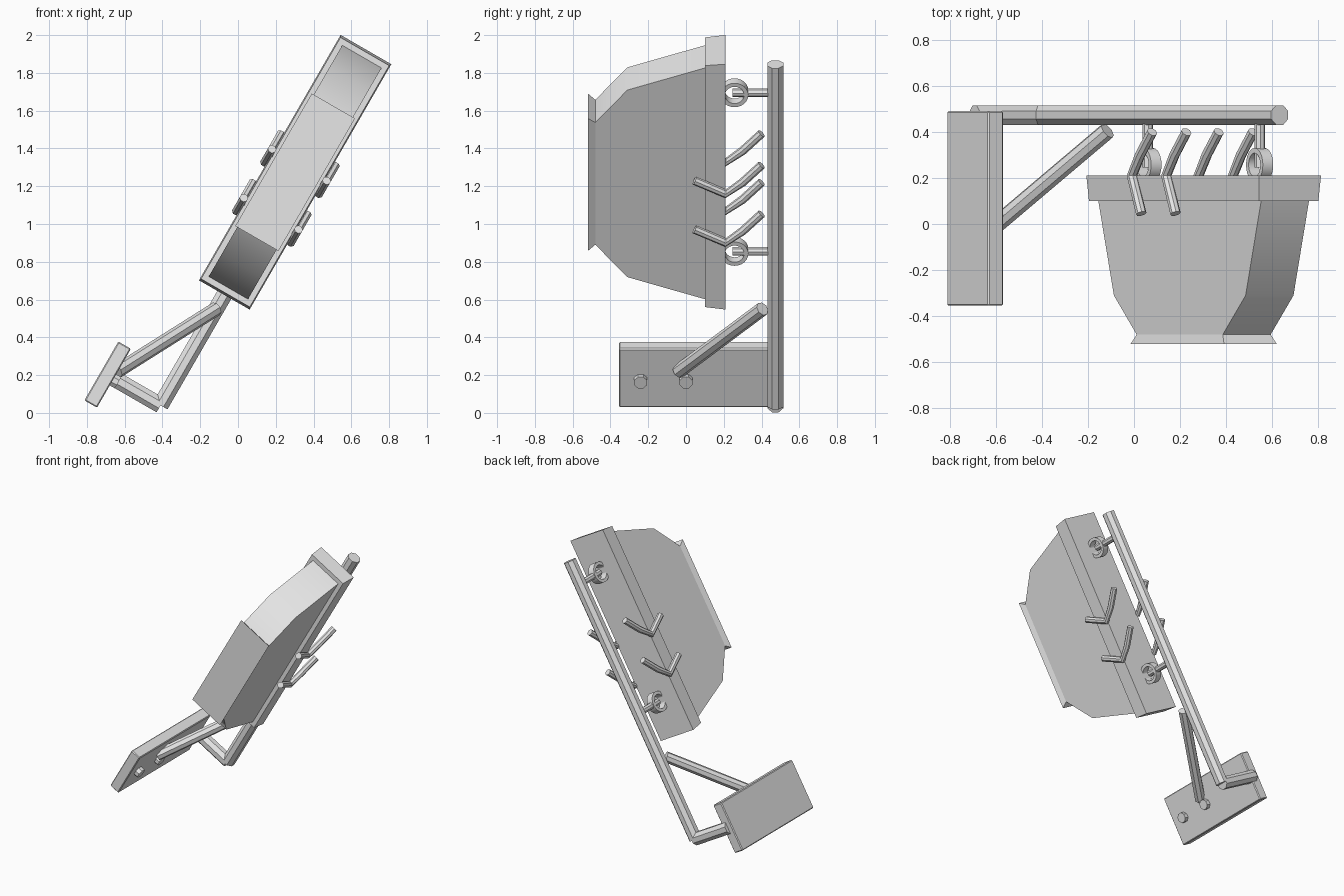
import bpy, bmesh, math
from mathutils import Matrix, Vector

cube = bpy.data.objects.get("Cube")
if cube:
    bpy.data.objects.remove(cube, do_unlink=True)

grey = bpy.data.materials.new("plain grey")
grey.use_nodes = True
grey.diffuse_color = (0.8, 0.8, 0.8, 1)
grey.node_tree.nodes["Principled BSDF"].inputs["Base Color"].default_value = (0.8, 0.8, 0.8, 1)

# Everything is built upright around the lantern centre, then leaned sideways
LEAN = Matrix.Translation((0.3025, 0, 1.274)) @ Matrix.Rotation(math.radians(30), 4, "Y")
POLE_Y, POLE_R, FOOT = 0.473, 0.0425, -1.425


def finish(name, bm, angle=40):
    bmesh.ops.recalc_face_normals(bm, faces=bm.faces)
    bm.transform(LEAN)
    mesh = bpy.data.meshes.new(name)
    bm.to_mesh(mesh)
    bm.free()
    mesh.materials.append(grey)
    ob = bpy.data.objects.new(name, mesh)
    bpy.context.collection.objects.link(ob)
    bpy.ops.object.select_all(action="DESELECT")
    ob.select_set(True)
    bpy.context.view_layer.objects.active = ob
    bpy.ops.object.shade_smooth_by_angle(angle=math.radians(angle))
    return ob


def loft(name, sections):
    """Rectangles (y, half width, half height) joined front to back."""
    bm = bmesh.new()
    rings = [[bm.verts.new((a * w, y, b * h)) for a, b in ((-1, -1), (1, -1), (1, 1), (-1, 1))]
             for y, w, h in sections]
    for r, q in zip(rings, rings[1:]):
        for i in range(4):
            j = (i + 1) % 4
            bm.faces.new((r[i], r[j], q[j], q[i]))
    bm.faces.new(rings[0])
    bm.faces.new(rings[-1])
    return finish(name, bm)


def tube(name, points, radius, sides=8):
    """Straight-sided tube through points, mitred at the bends."""
    pts = [Vector(p) for p in points]
    bm = bmesh.new()
    rings = []
    ref = Vector((1, 0, 0))
    if abs((pts[-1] - pts[0]).normalized().x) > 0.8:
        ref = Vector((0, 1, 0))
    for i, p in enumerate(pts):
        d = (pts[min(i + 1, len(pts) - 1)] - pts[max(i - 1, 0)]).normalized()
        a = (ref - d * ref.dot(d)).normalized()
        b = d.cross(a)
        ring = []
        for k in range(sides):
            t = math.tau * (k + 0.5) / sides
            ring.append(bm.verts.new(p + (a * math.cos(t) + b * math.sin(t)) * radius))
        rings.append(ring)
    for r, q in zip(rings, rings[1:]):
        for k in range(sides):
            n = (k + 1) % sides
            bm.faces.new((r[k], r[n], q[n], q[k]))
    bm.faces.new(rings[0])
    bm.faces.new(rings[-1])
    return finish(name, bm)


def strap_ring(name, y, z, outer, inner, half):
    """Flat band ring whose axis runs sideways."""
    bm = bmesh.new()
    n = 24
    rows = []
    for k in range(n):
        t = math.tau * k / n
        rows.append([bm.verts.new((x, y + r * math.cos(t), z + r * math.sin(t)))
                     for x, r in ((-half, outer), (half, outer), (half, inner), (-half, inner))])
    for k in range(n):
        a, b = rows[k], rows[(k + 1) % n]
        for i in range(4):
            j = (i + 1) % 4
            bm.faces.new((a[i], a[j], b[j], b[i]))
    return finish(name, bm)


# Tapered hanging body with its rear rim and flared front lip
loft("body", [(-0.48, 0.12, 0.374), (-0.31, 0.12, 0.572), (0.11, 0.12, 0.71)])
loft("rear_rim", [(0.1, 0.149, 0.738), (0.21, 0.155, 0.75)])
loft("front_lip", [(-0.52, 0.132, 0.405), (-0.48, 0.12, 0.374)])

# Pole, foot arm and diagonal brace
tube("pole", [(0, POLE_Y, FOOT), (0, POLE_Y, 0.66)], POLE_R * 1.08)
tube("foot_arm", [(-0.325, POLE_Y, FOOT), (0, POLE_Y, FOOT)], POLE_R * 1.08)
tube("brace", [(-0.29, -0.04, -1.385), (0, 0.405, -0.835)], 0.038)

# Mounting plate
bm = bmesh.new()
bmesh.ops.create_cube(bm, size=1)
bmesh.ops.scale(bm, vec=(0.077, 0.845, 0.36), verts=bm.verts)
bmesh.ops.translate(bm, vec=(-0.324, 0.068, -1.424), verts=bm.verts)
bmesh.ops.bevel(bm, geom=bm.edges[:], offset=0.006, segments=1, affect="EDGES")
finish("mounting_plate", bm, 20)

# Bolts on the plate
for i, y in enumerate((-0.24, 0.0)):
    tube(f"bolt_{i + 1}", [(-0.3, y, -1.434), (-0.255, y, -1.434)], 0.037)

# Hanging rings and the short rods that carry them
for label, z in (("upper", 0.486), ("lower", -0.484)):
    strap_ring(f"{label}_ring", 0.257, z, 0.073, 0.051, 0.026)
    tube(f"{label}_ring_rod", [(0, 0.245, z), (0, POLE_Y, z)], 0.023)

# Bent pegs, two on each side
for side, x in (("left", 0.167), ("right", -0.167)):
    for label, z in (("upper", -0.035), ("lower", -0.333)):
        tube(f"{side}_{label}_peg",
             [(x, 0.045, z + 0.08), (x, 0.21, z), (x, 0.3, z + 0.07), (x, 0.4, z + 0.175)], 0.023)
